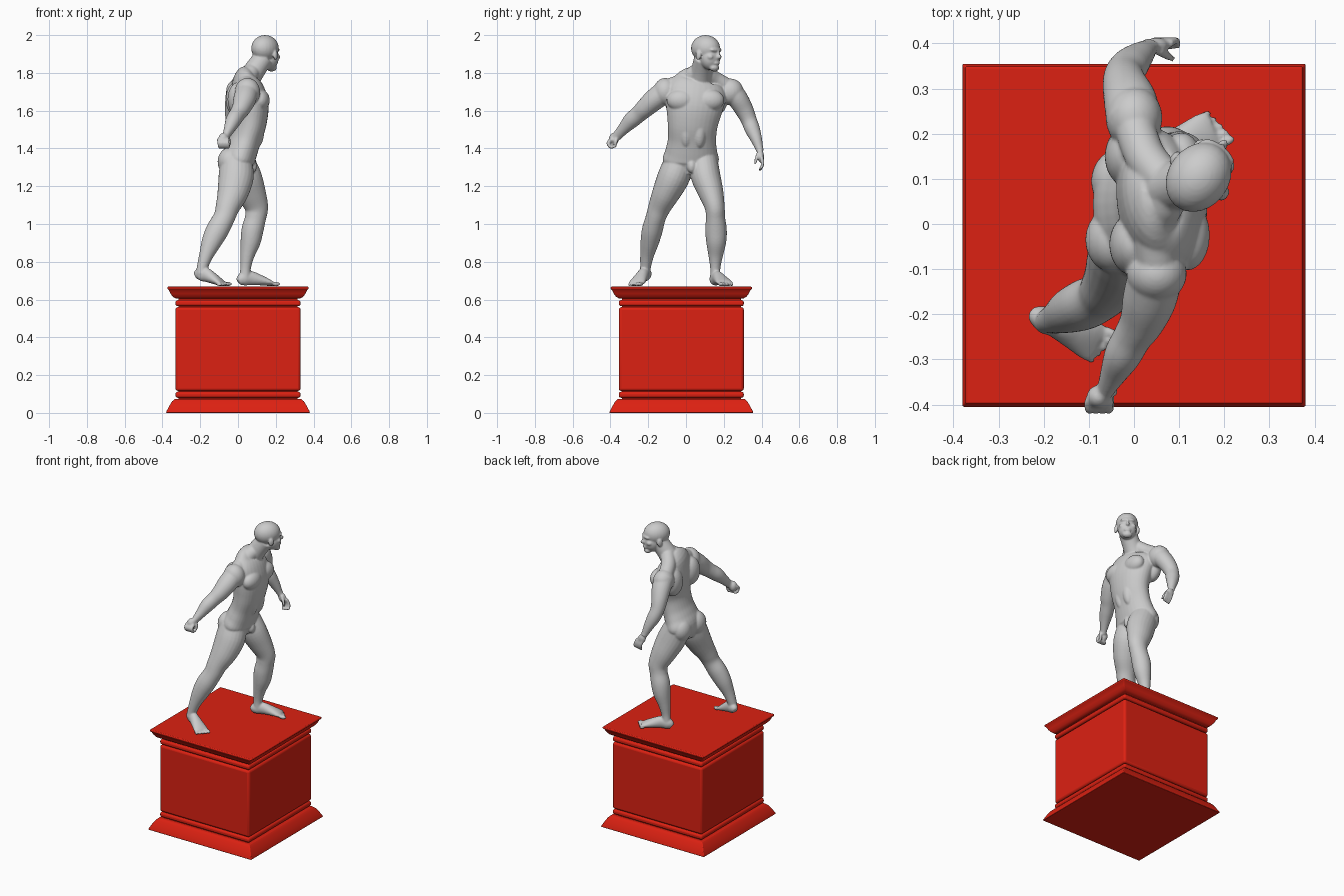
import bpy, bmesh, math
from mathutils import Vector, Matrix

# ---------- pedestal ----------
red = bpy.data.materials.new("red_paint")
red.diffuse_color = (0.72, 0.015, 0.006, 1)
CY = -0.025


def square_part(name, profile, bevel):
    """Stack square rings from (half width, z) pairs."""
    bm = bmesh.new()
    rings = [[bm.verts.new((sx * w, CY + sy * w, z))
              for sx, sy in ((-1, -1), (1, -1), (1, 1), (-1, 1))] for w, z in profile]
    for a, b in zip(rings, rings[1:]):
        for i in range(4):
            j = (i + 1) % 4
            bm.faces.new((a[i], a[j], b[j], b[i]))
    bm.faces.new(rings[0][::-1])
    bm.faces.new(rings[-1])
    ob = finish(name, bm)
    ob.data.materials.append(red)
    mod = ob.modifiers.new("bevel", 'BEVEL')
    mod.width, mod.segments, mod.angle_limit = bevel, 3, math.radians(40)
    return ob


def finish(name, bm):
    bmesh.ops.recalc_face_normals(bm, faces=bm.faces)
    me = bpy.data.meshes.new(name)
    bm.to_mesh(me)
    bm.free()
    ob = bpy.data.objects.new(name, me)
    bpy.context.collection.objects.link(ob)
    bpy.context.view_layer.objects.active = ob
    bpy.ops.object.select_all(action='DESELECT')
    ob.select_set(True)
    bpy.ops.object.shade_smooth_by_angle(angle=math.radians(40))
    return ob


square_part("pedestal_base", [(.381, 0), (.379, .008), (.365, .035), (.35, .06), (.335, .074)], .004)
square_part("pedestal_core", [(.315, .05), (.315, .63)], .004)
square_part("lower_moulding", [(.331, .08), (.331, .112)], .012)
square_part("pedestal_block", [(.331, .116), (.331, .56)], .014)
square_part("upper_moulding", [(.331, .565), (.331, .597)], .012)
square_part("pedestal_cap", [(.33, .606), (.345, .615), (.358, .632), (.366, .65), (.375, .658), (.373, .668)], .004)

# ---------- figure ----------
fig = bmesh.new()


def spline(pts, n=5):
    """Catmull-Rom through rows of numbers."""
    p = [pts[0]] + list(pts) + [pts[-1]]
    out = []
    for k in range(1, len(p) - 2):
        for s in range(n):
            t = s / n
            out.append([.5 * (2 * b + (c - a) * t + (2 * a - 5 * b + 4 * c - d) * t * t
                              + (3 * b - a - 3 * c + d) * t ** 3)
                        for a, b, c, d in zip(*p[k - 1:k + 3])])
    return out + [list(pts[-1])]


def tube(pts, hint=(1, 0, 0), seg=24):
    """Loft ellipses; rows are x, y, z, radius along hint, radius across."""
    pts = spline([r if len(r) == 5 else (*r, r[3]) for r in pts])
    pos = [Vector(r[:3]) for r in pts]
    rings = []
    for i, r in enumerate(pts):
        t = (pos[min(i + 1, len(pos) - 1)] - pos[max(i - 1, 0)]).normalized()
        u = Vector(hint)
        u = (u - t * u.dot(t)).normalized()
        v = t.cross(u)
        rings.append([fig.verts.new(pos[i] + u * r[3] * math.cos(a) + v * r[4] * math.sin(a))
                      for a in (2 * math.pi * k / seg for k in range(seg))])
    for a, b in zip(rings, rings[1:]):
        for i in range(seg):
            j = (i + 1) % seg
            fig.faces.new((a[i], a[j], b[j], b[i]))
    fig.faces.new(rings[0][::-1])
    fig.faces.new(rings[-1])


def blob(c, r, rot=None):
    m = Matrix.Translation(c) @ (rot or Matrix()) @ Matrix.Diagonal((*r, 1))
    bmesh.ops.create_uvsphere(fig, u_segments=24, v_segments=16, radius=1, matrix=m)


# torso, leaning forward
tube([(0, .025, 1.26, .06, .09), (-.003, .025, 1.33, .088, .148), (.018, .028, 1.39, .086, .137),
      (.04, .032, 1.45, .082, .128), (.062, .036, 1.53, .087, .134), (.065, .045, 1.62, .096, .152),
      (.05, .055, 1.70, .09, .16), (.04, .065, 1.765, .065, .12), (.06, .078, 1.80, .05, .06)],
     (1, .12, 0), 32)
# chest, back and buttock muscles
for c, r in (((.118, -.025, 1.655), (.05, .078, .058)), ((.105, .125, 1.655), (.05, .078, .058)),
             ((.0, -.045, 1.66), (.055, .07, .09)), ((-.01, .15, 1.66), (.055, .07, .09)),
             ((-.045, -.035, 1.33), (.063, .073, .075)), ((-.035, .095, 1.33), (.06, .07, .075)),
             ((.095, .0, 1.5), (.045, .04, .1)), ((.095, .07, 1.5), (.045, .04, .1)),
             ((.05, -.11, 1.70), (.067, .063, .073)), ((.0, .235, 1.70), (.063, .07, .07))):
    blob(c, r)
# groin
blob((.075, .03, 1.305), (.025, .024, .035))
# neck and trapezius
tube([(.04, .07, 1.74, .065), (.085, .083, 1.81, .057), (.135, .098, 1.88, .054)])
tube([(.05, -.09, 1.725, .045), (.045, .0, 1.76, .045), (.075, .075, 1.81, .045),
      (.025, .15, 1.765, .045), (.0, .22, 1.725, .045)])

# head, turned to its left
face = math.atan2(.8, .6)
HEAD = Matrix.Translation((.148, .11, 1.915)) @ Matrix.Rotation(face, 4, 'Z')
TURN = Matrix.Rotation(face, 4, 'Z')


def head_blob(c, r):
    blob(HEAD @ Vector(c), r, TURN)


head_blob((-.008, 0, .015), (.082, .068, .07))
head_blob((.022, 0, -.035), (.053, .056, .065))
head_blob((.05, 0, -.088), (.024, .03, .02))
head_blob((.062, 0, .006), (.018, .045, .012))
head_blob((.078, 0, -.03), (.018, .011, .013))
head_blob((.074, 0, -.012), (.011, .008, .024))
head_blob((.066, 0, -.063), (.014, .022, .012))
for s in (-1, 1):
    head_blob((-.005, s * .068, -.022), (.017, .009, .026))
    head_blob((.048, s * .035, -.03), (.02, .018, .016))

# right arm, reaching back
tube([(.05, -.1, 1.71, .06), (.035, -.165, 1.66, .06, .058), (.018, -.215, 1.615, .05, .051),
      (-.003, -.25, 1.582, .043, .045), (-.025, -.29, 1.548, .041, .043), (-.045, -.33, 1.505, .03, .032),
      (-.06, -.36, 1.472, .021, .026), (-.067, -.372, 1.458, .02, .025)])
blob((-.078, -.383, 1.448), (.027, .026, .034))
for k in range(4):
    x = -.1 + .015 * k
    tube([(x, -.39, 1.45, .011), (x, -.411, 1.43, .01), (x + .003, -.4, 1.408, .009),
          (x + .006, -.378, 1.41, .007)], (1, 0, 0), 10)
tube([(-.06, -.37, 1.46, .012), (-.045, -.372, 1.435, .01), (-.052, -.375, 1.408, .007)], (1, 0, 0), 10)

# left arm, hanging out to the side
tube([(.0, .225, 1.72, .06), (-.008, .272, 1.665, .059, .055), (-.02, .308, 1.605, .05, .049),
      (-.022, .333, 1.55, .043, .042), (-.008, .352, 1.50, .041, .04), (.012, .372, 1.45, .032, .031),
      (.03, .388, 1.40, .022, .021), (.036, .393, 1.385, .021, .02)])
blob((.05, .395, 1.36), (.026, .018, .034), Matrix.Rotation(-.5, 4, 'Y'))
for k in range(4):
    d = .013 * k
    tube([(.038 + d, .40, 1.355, .01), (.048 + d * 1.1, .406, 1.325, .009),
          (.054 + d * 1.1, .4, 1.30, .008), (.056 + d, .388, 1.282 + d * .3, .006)], (1, 0, 0), 10)
tube([(.055, .385, 1.375, .012), (.075, .372, 1.345, .009), (.085, .366, 1.318, .007)], (1, 0, 0), 10)

# right leg, trailing
tube([(-.01, -.035, 1.33, .085, .08), (-.01, -.065, 1.25, .093, .085), (-.028, -.105, 1.165, .082, .074),
      (-.055, -.14, 1.09, .064, .06), (-.073, -.16, 1.035, .057, .053), (-.108, -.178, .97, .06, .055),
      (-.14, -.192, .905, .053, .049), (-.17, -.207, .83, .037, .036), (-.19, -.215, .765, .029, .028),
      (-.192, -.218, .735, .03, .028)])
# left leg, leading
tube([(.0, .09, 1.33, .085, .078), (.035, .105, 1.25, .09, .078), (.07, .132, 1.165, .078, .067),
      (.097, .152, 1.09, .063, .053), (.093, .156, 1.035, .056, .051), (.077, .159, .97, .058, .057),
      (.066, .16, .905, .053, .053), (.049, .157, .83, .037, .038), (.04, .155, .765, .028, .027),
      (.037, .155, .72, .03, .027)])


def foot(heel, toe, lift):
    """Heel, arch and five toes from heel point to toe point."""
    h, t = Vector(heel), Vector(toe)
    d = (t - h).normalized()
    side = Vector((-d.y, d.x))
    rows = ((.0, .02, .02, .016), (.1, .034, .034, .027), (.3, .042, .038, .029),
            (.55, .032, .029, .037), (.78, .02, .018, .045), (.88, .015, .01, .042))
    tube([(*(h.lerp(t, f)), .672 + z + lift * max(0, 1 - f * 1.3), a, b) for f, z, a, b in rows], (0, 0, 1))
    sgn = 1 if lift == 0 else -1
    for k in range(5):
        p = h.lerp(t, .95 - .025 * k) + side * sgn * (.018 * k - .034)
        r = .014 - .0012 * k
        blob((p.x, p.y, .671 + r * .8), (r * 1.7, r * .75, r * .85), Matrix.Rotation(math.atan2(d.y, d.x), 4, 'Z'))


foot((-.222, -.2), (-.06, -.275), .03)
foot((.003, .143), (.2, .218), 0)

# fuse all muscles into one smooth skin
body = finish("statue_figure", fig)
rm = body.modifiers.new("fuse", 'REMESH')
rm.mode, rm.voxel_size, rm.use_smooth_shade = 'VOXEL', .005, True
sm = body.modifiers.new("soften", 'SMOOTH')
sm.factor, sm.iterations = .5, 5
